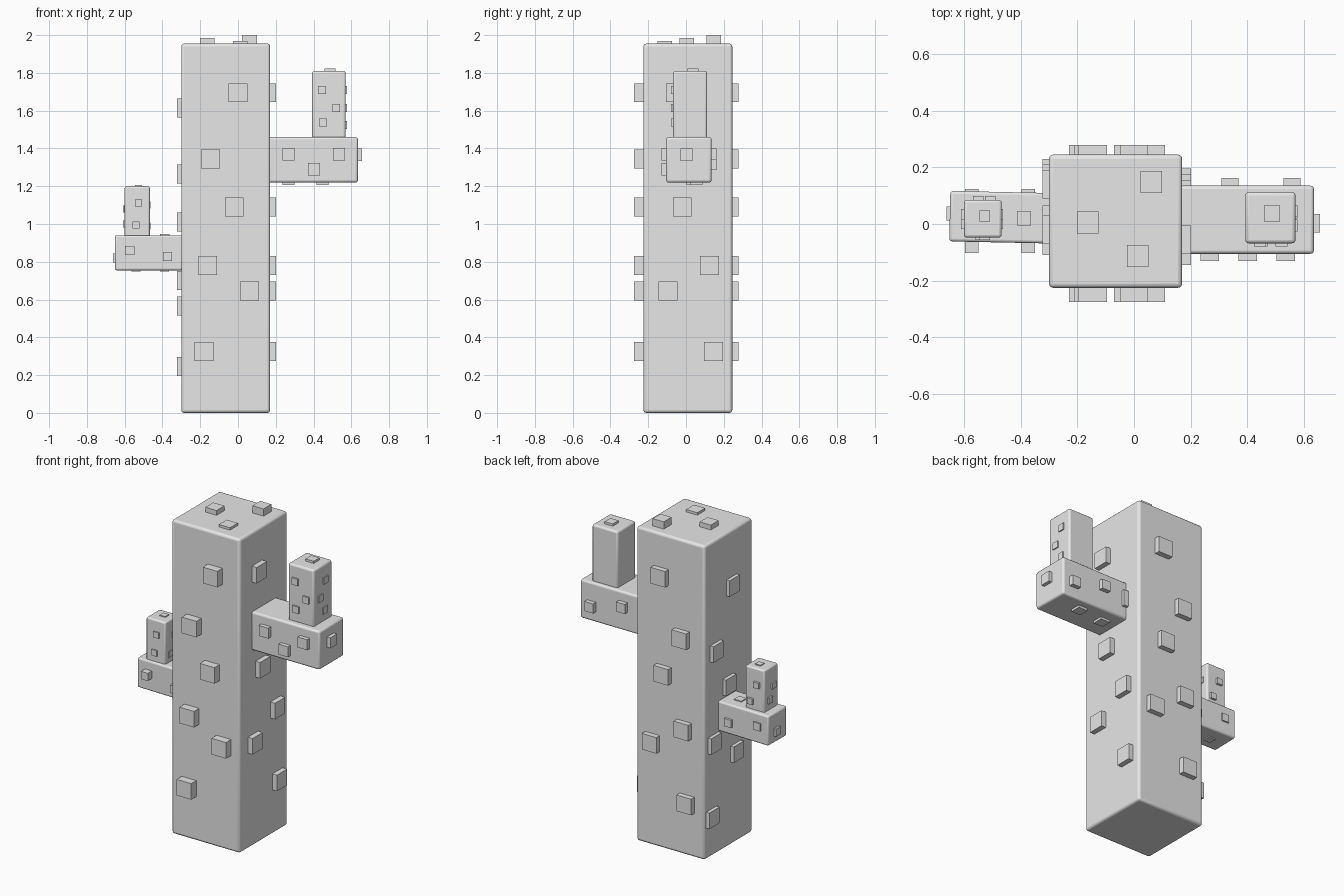
import bpy, bmesh, math
from mathutils import Matrix, Vector

old = bpy.data.objects.get("Cube")
if old:
    bpy.data.objects.remove(old, do_unlink=True)

grey = bpy.data.materials.new("plain grey")
grey.use_nodes = True
grey.diffuse_color = (0.8, 0.8, 0.8, 1)
grey.node_tree.nodes["Principled BSDF"].inputs["Base Color"].default_value = (0.8, 0.8, 0.8, 1)


def finish(name, bm):
    mesh = bpy.data.meshes.new(name)
    bm.to_mesh(mesh)
    bm.free()
    mesh.materials.append(grey)
    obj = bpy.data.objects.new(name, mesh)
    bpy.context.collection.objects.link(obj)
    return obj


def add_box(bm, lo, hi):
    lo, hi = Vector(lo), Vector(hi)
    size = Matrix.Diagonal((*(hi - lo), 1))
    bmesh.ops.create_cube(bm, size=1, matrix=Matrix.Translation((lo + hi) / 2) @ size)


def block(name, lo, hi, round_edge):
    """Softly rounded box."""
    bm = bmesh.new()
    add_box(bm, lo, hi)
    obj = finish(name, bm)
    bevel = obj.modifiers.new("rounded edges", "BEVEL")
    bevel.width = round_edge
    bevel.segments = 3
    bpy.ops.object.select_all(action="DESELECT")
    obj.select_set(True)
    bpy.context.view_layer.objects.active = obj
    bpy.ops.object.shade_smooth_by_angle(angle=math.radians(35))
    return obj


def studs(name, axis, surface, depth, size, spots):
    """Square studs on a face; spots are the two other coordinates in xyz order."""
    bm = bmesh.new()
    for spot in spots:
        lo = [c - size / 2 for c in spot]
        hi = [c + size / 2 for c in spot]
        ends = sorted((surface - math.copysign(0.02, depth), surface + depth))
        lo.insert(axis, ends[0])
        hi.insert(axis, ends[1])
        add_box(bm, lo, hi)
    return finish(name, bm)


X, Y, Z = range(3)

# Trunk
block("trunk", (-0.30, -0.225, 0), (0.17, 0.245, 1.955), 0.015)
heights = (1.695, 1.345, 1.09, 0.78, 0.645, 0.325)
across = (0, -0.145, -0.02, -0.16, 0.06, -0.18)
sideways = (-0.055, 0.105, -0.02, 0.125, -0.095, 0.145)
face_spots = list(zip(across, heights))
studs("trunk_front_studs", Y, -0.225, -0.05, 0.1, face_spots)
studs("trunk_back_studs", Y, 0.245, 0.033, 0.1, face_spots)
studs("trunk_left_studs", X, 0.17, 0.032, 0.1, list(zip(sideways, heights)))
studs("trunk_right_studs", X, -0.30, -0.022, 0.1,
      [(y + 0.035, z - 0.08) for y, z in zip(sideways, heights)])
for label, depth, spot in (("right", 0.03, (-0.163, 0.005)),
                           ("front", 0.015, (0.013, -0.113)),
                           ("back", 0.045, (0.061, 0.148))):
    studs("trunk_top_stud_" + label, Z, 1.955, depth, 0.077, [spot])

# Large arm on the left side
block("left_arm", (0.16, -0.105, 1.22), (0.635, 0.135, 1.46), 0.012)
studs("left_arm_front_studs", Y, -0.105, -0.025, 0.065,
      [(0.267, 1.37), (0.535, 1.37), (0.402, 1.29)])
studs("left_arm_back_studs", Y, 0.135, 0.027, 0.06, [(0.338, 1.37), (0.557, 1.315)])
studs("left_arm_bottom_studs", Z, 1.22, -0.014, 0.065, [(0.267, 0.035), (0.447, 0.055)])
studs("left_arm_end_stud", X, 0.635, 0.022, 0.065, [(0.003, 1.367)])

# Large arm's upright
block("left_upright", (0.393, -0.068, 1.45), (0.57, 0.112, 1.81), 0.012)
studs("left_upright_front_studs", Y, -0.068, -0.011, 0.042,
      [(0.445, 1.71), (0.45, 1.538), (0.52, 1.615)])
studs("left_upright_side_studs", X, 0.57, 0.007, 0.042,
      [(0.045, 1.71), (-0.005, 1.615), (0.04, 1.525)])
studs("left_upright_top_stud", Z, 1.81, 0.014, 0.056, [(0.487, 0.037)])

# Small arm on the right side, turned very slightly
arm = block("right_arm", (-0.65, -0.065, 0.755), (-0.29, 0.113, 0.94), 0.01)
pivot = Matrix.Translation((-0.475, 0.024, 0))
arm.matrix_world = pivot @ Matrix.Rotation(math.radians(-1.2), 4, "Z") @ pivot.inverted()
arm_spots = [(-0.573, 0.86), (-0.373, 0.828)]
studs("right_arm_front_studs", Y, -0.068, -0.035, 0.048, arm_spots)
studs("right_arm_back_studs", Y, 0.11, 0.014, 0.048, arm_spots)
studs("right_arm_end_stud", X, -0.65, -0.012, 0.048, [(0.037, 0.82)])
studs("right_arm_top_stud", Z, 0.94, 0.006, 0.05, [(-0.388, 0.02)])
studs("right_arm_bottom_studs", Z, 0.755, -0.007, 0.048, [(-0.54, 0.02), (-0.39, 0.03)])

# Small arm's upright
block("right_upright", (-0.60, -0.048, 0.93), (-0.467, 0.085, 1.20), 0.01)
studs("right_upright_front_studs", Y, -0.048, -0.008, 0.037, [(-0.527, 1.11), (-0.54, 0.995)])
studs("right_upright_back_studs", Y, 0.085, 0.014, 0.037, [(-0.55, 1.10), (-0.507, 0.99)])
studs("right_upright_outer_studs", X, -0.60, -0.01, 0.037, [(0.0, 1.08), (0.035, 1.0)])
studs("right_upright_inner_studs", X, -0.467, 0.005, 0.037, [(0.035, 1.10), (0.0, 0.99)])
studs("right_upright_top_stud", Z, 1.20, 0.006, 0.038, [(-0.527, 0.028)])
